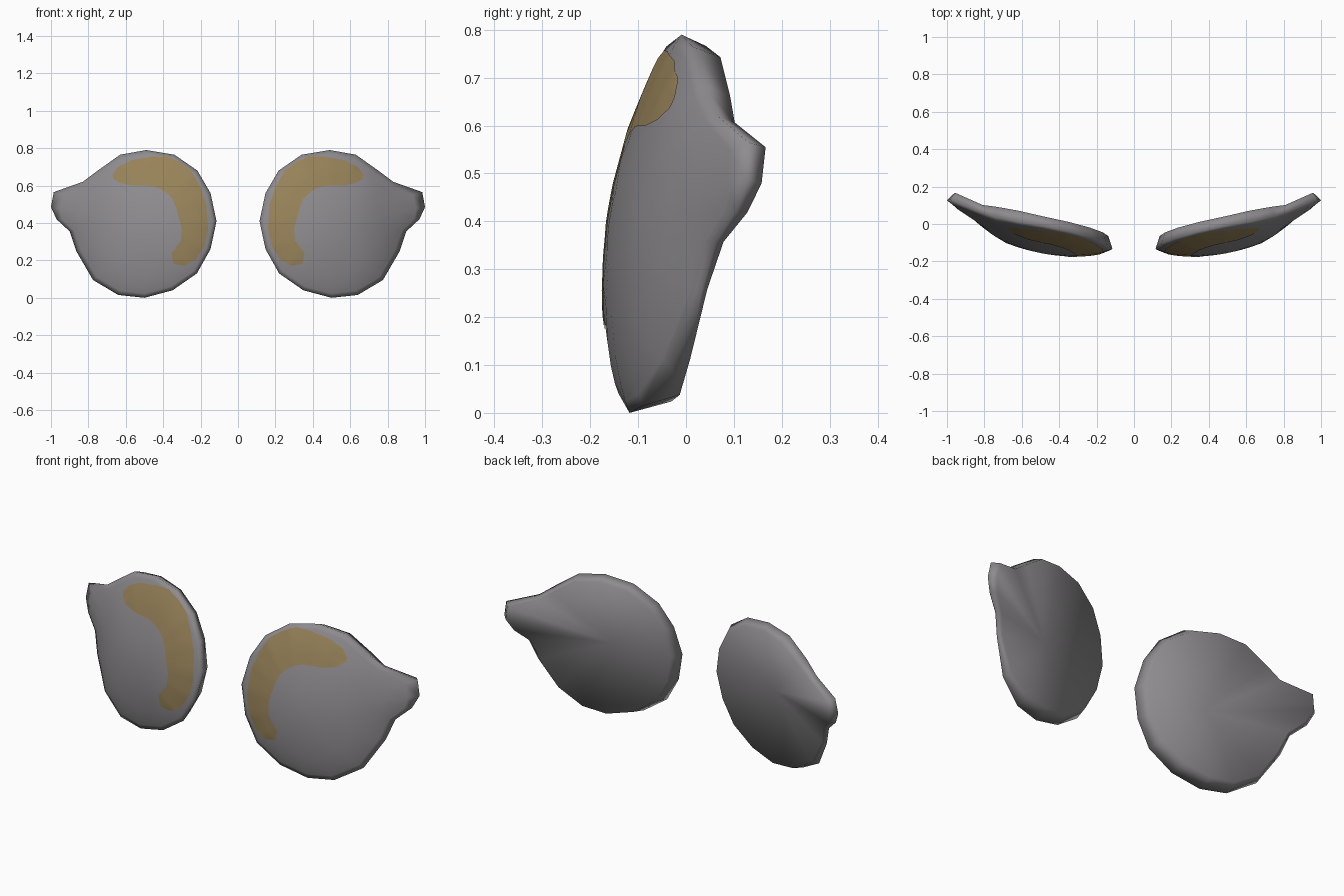
import bpy, bmesh, math
from mathutils import Vector
from mathutils.bvhtree import BVHTree

if "Cube" in bpy.data.objects:
    bpy.data.objects.remove(bpy.data.objects["Cube"])


def material(name, rgb):
    m = bpy.data.materials.new(name)
    m.diffuse_color = (*rgb, 1)
    m.use_nodes = True
    m.node_tree.nodes["Principled BSDF"].inputs["Base Color"].default_value = m.diffuse_color
    return m


GREY = material("warm_grey", (0.27, 0.26, 0.27))
GOLD = material("dull_gold", (0.31, 0.225, 0.10))

# Disc outline with side tab, in x and z
OUTLINE = [(.49, .79), (.34, .765), (.217, .68), (.147, .56), (.115, .41),
           (.147, .26), (.22, .13), (.35, .04), (.5, 0), (.64, .015),
           (.775, .095), (.865, .25), (.90, .355), (.97, .42), (1, .485),
           (.985, .565), (.83, .62), (.75, .68), (.63, .765)]
CX, CZ = .49, .395

# Outer and inner edges of the painted band
BAND_OUT = [(.67, .66), (.64, .70), (.57, .735), (.46, .755), (.38, .757),
            (.31, .725), (.25, .68), (.205, .60), (.17, .5), (.16, .365),
            (.18, .28), (.225, .205), (.28, .172)]
BAND_IN = [(.668, .637), (.63, .613), (.565, .60), (.51, .60), (.46, .598),
           (.42, .585), (.385, .565), (.35, .53), (.33, .48), (.30, .37),
           (.305, .305), (.355, .24), (.345, .18)]


def edge_y(x, z):
    # tilted plane of the outer edge, curling back toward the tab
    return -.213 + .14 * z + .19 * x + .27 * max(0, x - .7)


def back_y(x, z):
    # back rim, slightly twisted and bent backward at the tab
    return (-.133 + .1 * z + .2 * x + .38 * max(0, x - .85)
            + .3 * max(0, x - .55) * (z - .45))


def finish(bm, name, mat):
    me = bpy.data.meshes.new(name)
    bm.to_mesh(me)
    bm.free()
    me.materials.append(mat)
    for p in me.polygons:
        p.use_smooth = True
    ob = bpy.data.objects.new(name, me)
    bpy.context.collection.objects.link(ob)


def shell(side):
    bm = bmesh.new()

    def ring(scale, depth_y, limit):
        vs = []
        for x, z in OUTLINE:
            d = Vector((x - CX, z - CZ))
            d *= min(1, limit / d.length) * scale
            px, pz = CX + d.x, CZ + d.y
            vs.append(bm.verts.new((side * px, depth_y(px, pz), pz)))
        return vs

    # back rim, outer edge, then domed front
    rings = [ring(.94, back_y, 9), ring(1, edge_y, 9)]
    for s, limit in ((.94, .5), (.84, .44), (.7, .4), (.48, .385), (.24, .385)):
        rise = .084 * (1 - s * s) ** .9
        rings.append(ring(s, lambda x, z: edge_y(x, z) - rise, limit))
    n = len(OUTLINE)
    for a, b in zip(rings, rings[1:]):
        for i in range(n):
            j = (i + 1) % n
            bm.faces.new((a[i], a[j], b[j], b[i]))
    # hollow back and domed front close with fans
    for r, y in ((rings[0], back_y(CX, CZ) - .07),
                 (rings[-1], edge_y(CX, CZ) - .084)):
        c = bm.verts.new((side * CX, y, CZ))
        for i in range(n):
            bm.faces.new((r[i], r[(i + 1) % n], c))
    bmesh.ops.recalc_face_normals(bm, faces=bm.faces[:])
    return bm


def band(side, tree):
    # thin strip draped on the dome
    bm = bmesh.new()
    rows, across, steps = [], 6, 4
    pairs = [(Vector(o), Vector(i)) for o, i in zip(BAND_OUT, BAND_IN)]
    for k in range((len(pairs) - 1) * steps + 1):
        i = min(k // steps, len(pairs) - 2)
        t = k / steps - i
        o = pairs[i][0].lerp(pairs[i + 1][0], t)
        q = pairs[i][1].lerp(pairs[i + 1][1], t)
        row = []
        for c in range(across + 1):
            p = o.lerp(q, c / across)
            hit = tree.ray_cast(Vector((side * p.x, -1, p.y)), Vector((0, 1, 0)))[0]
            row.append(bm.verts.new((hit.x, hit.y - .003, hit.z)))
        rows.append(row)
    for a, b in zip(rows, rows[1:]):
        for c in range(across):
            bm.faces.new((a[c], b[c], b[c + 1], a[c + 1]))
    # face the band forward
    bm.normal_update()
    bmesh.ops.reverse_faces(bm, faces=[f for f in bm.faces if f.normal.y > 0])
    return bm


for side, label in ((1, "right"), (-1, "left")):
    body = shell(side)
    tree = BVHTree.FromBMesh(body)
    finish(body, label + "_disc", GREY)
    finish(band(side, tree), label + "_painted_band", GOLD)
